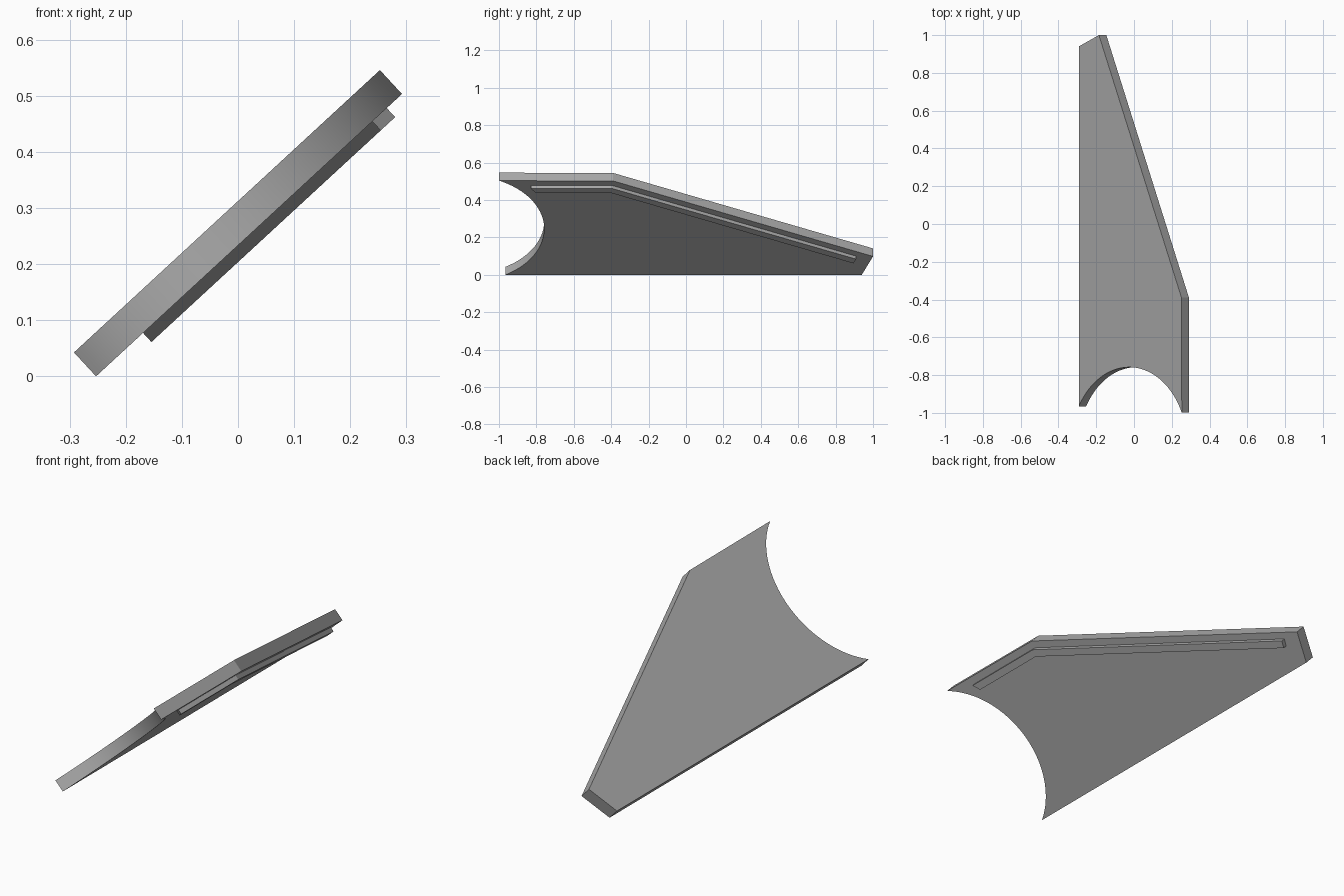
import bpy, math
from mathutils import Matrix, Vector

cube = bpy.data.objects.get("Cube")
if cube:
    bpy.data.objects.remove(cube, do_unlink=True)

# Single grey material
GREY = (0.4, 0.4, 0.4, 1)
grey = bpy.data.materials.new("plain_grey")
grey.use_nodes = True
grey.diffuse_color = GREY
grey.node_tree.nodes["Principled BSDF"].inputs["Base Color"].default_value = GREY

# Local frame: x up the slope, y along the length, z out of the upper surface
TILT = math.atan2(0.502, 0.544)
FRAME = Matrix.Translation((-0.253, 0, 0)) @ Matrix.Rotation(-TILT, 4, "Y")


def slab(name, outline, low, high):
    """Extrude an outline between two heights in the tilted frame."""
    n = len(outline)
    verts = [FRAME @ Vector((x, y, z)) for z in (low, high) for x, y in outline]
    faces = [list(range(n))[::-1], list(range(n, 2 * n))]
    faces += [(i, (i + 1) % n, (i + 1) % n + n, i + n) for i in range(n)]
    mesh = bpy.data.meshes.new(name)
    mesh.from_pydata(verts, [], faces)
    mesh.materials.append(grey)
    obj = bpy.data.objects.new(name, mesh)
    bpy.context.collection.objects.link(obj)
    bpy.ops.object.select_all(action="DESELECT")
    obj.select_set(True)
    bpy.context.view_layer.objects.active = obj
    bpy.ops.object.shade_smooth_by_angle(angle=math.radians(20))
    return obj


# Tapered panel with a round bite out of its front end
WIDTH, RADIUS, STEPS = 0.74, 0.42, 32
cx, cy = 0.362, -1.178
start = math.atan2(-0.965 - cy, -cx)
end = math.atan2(-1.0 - cy, WIDTH - cx)
angles = [start + (end - start) * i / STEPS for i in range(STEPS + 1)]
arc = [(cx + RADIUS * math.cos(a), cy + RADIUS * math.sin(a)) for a in angles]
slab("panel", arc + [(WIDTH, -0.39), (0.145, 1.0), (0, 0.94)], 0, 0.058)

# Thin bent rail under the panel, following its outer edge
rail = [(0.67, -0.805), (0.705, -0.83), (0.705, -0.397),
        (0.147, 0.91), (0.114, 0.895), (0.67, -0.404)]
slab("underside_rail", rail, -0.022, 0)
